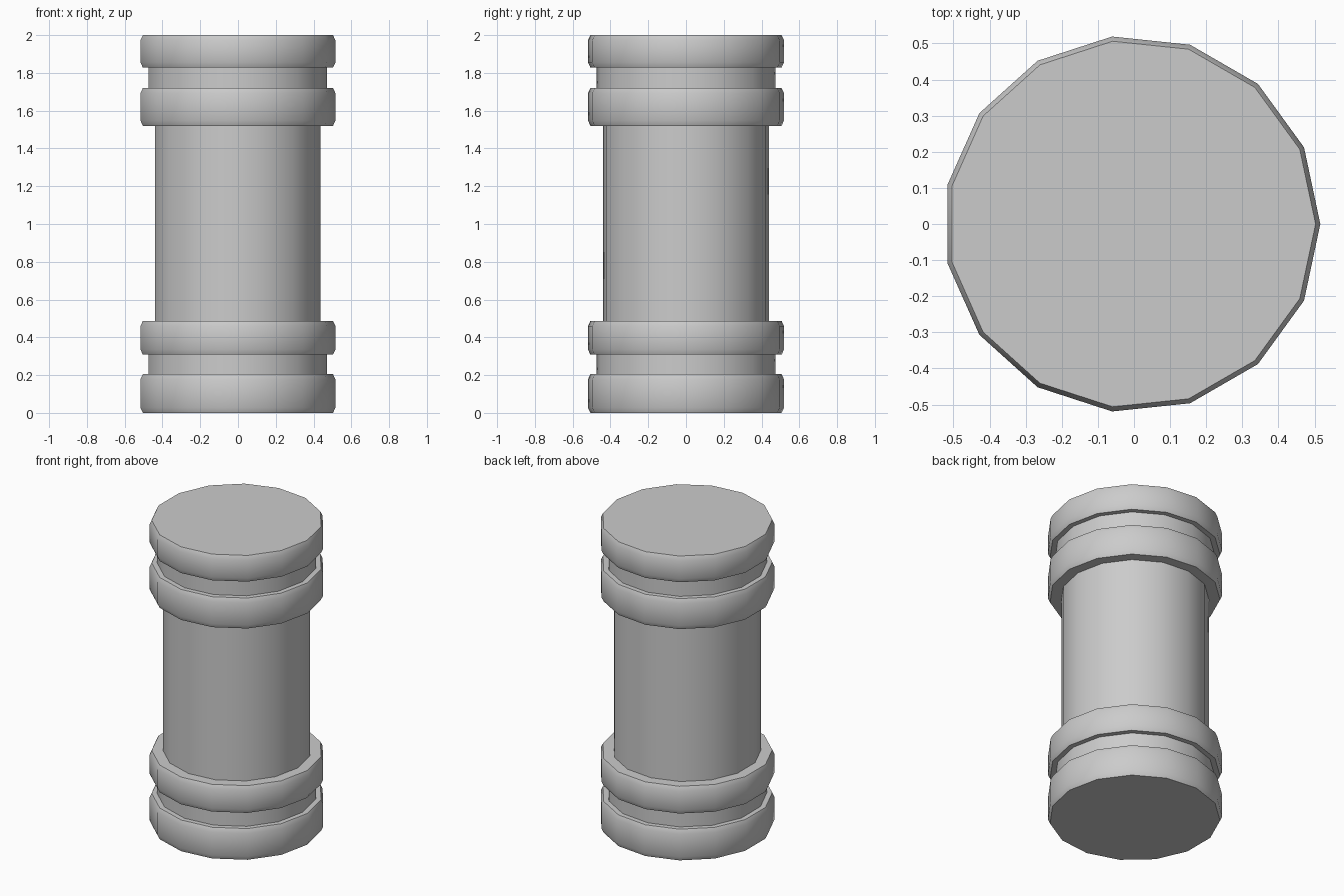
import bpy, bmesh, math

if "Cube" in bpy.data.objects:
    bpy.data.objects.remove(bpy.data.objects["Cube"])

SIDES = 15
CX = -0.006          # odd side count: shift so the bounds are centred
R_RING, R_EDGE, R_NECK, R_SHAFT = 0.522, 0.509, 0.477, 0.442
BEV = 0.028


def ring(z0, z1):
    """Profile of one chamfered collar."""
    return [(R_EDGE, z0), (R_RING, z0 + BEV), (R_RING, z1 - BEV), (R_EDGE, z1)]


def lathe(name, profile):
    bm = bmesh.new()
    loops = []
    for r, z in profile:
        loops.append([bm.verts.new((CX + r * math.cos(2 * math.pi * i / SIDES),
                                    r * math.sin(2 * math.pi * i / SIDES), z))
                      for i in range(SIDES)])
    for a, b in zip(loops, loops[1:]):
        for i in range(SIDES):
            j = (i + 1) % SIDES
            bm.faces.new((a[i], a[j], b[j], b[i]))
    bm.faces.new(loops[0][::-1])
    bm.faces.new(loops[-1])
    me = bpy.data.meshes.new(name)
    bm.to_mesh(me)
    bm.free()
    ob = bpy.data.objects.new(name, me)
    bpy.context.collection.objects.link(ob)
    bpy.ops.object.select_all(action='DESELECT')
    ob.select_set(True)
    bpy.context.view_layer.objects.active = ob
    bpy.ops.object.shade_smooth_by_angle(angle=math.radians(40))
    return ob


# Pillar: base collars, necks, shaft and top collars in one continuous profile
profile = (ring(0.0, 0.205)
           + [(R_NECK, 0.205), (R_NECK, 0.308)]
           + ring(0.308, 0.487)
           + [(R_SHAFT, 0.487), (R_SHAFT, 1.52)]
           + ring(1.52, 1.72)
           + [(R_NECK, 1.72), (R_NECK, 1.828)]
           + ring(1.828, 2.0))
lathe("pillar", profile)
